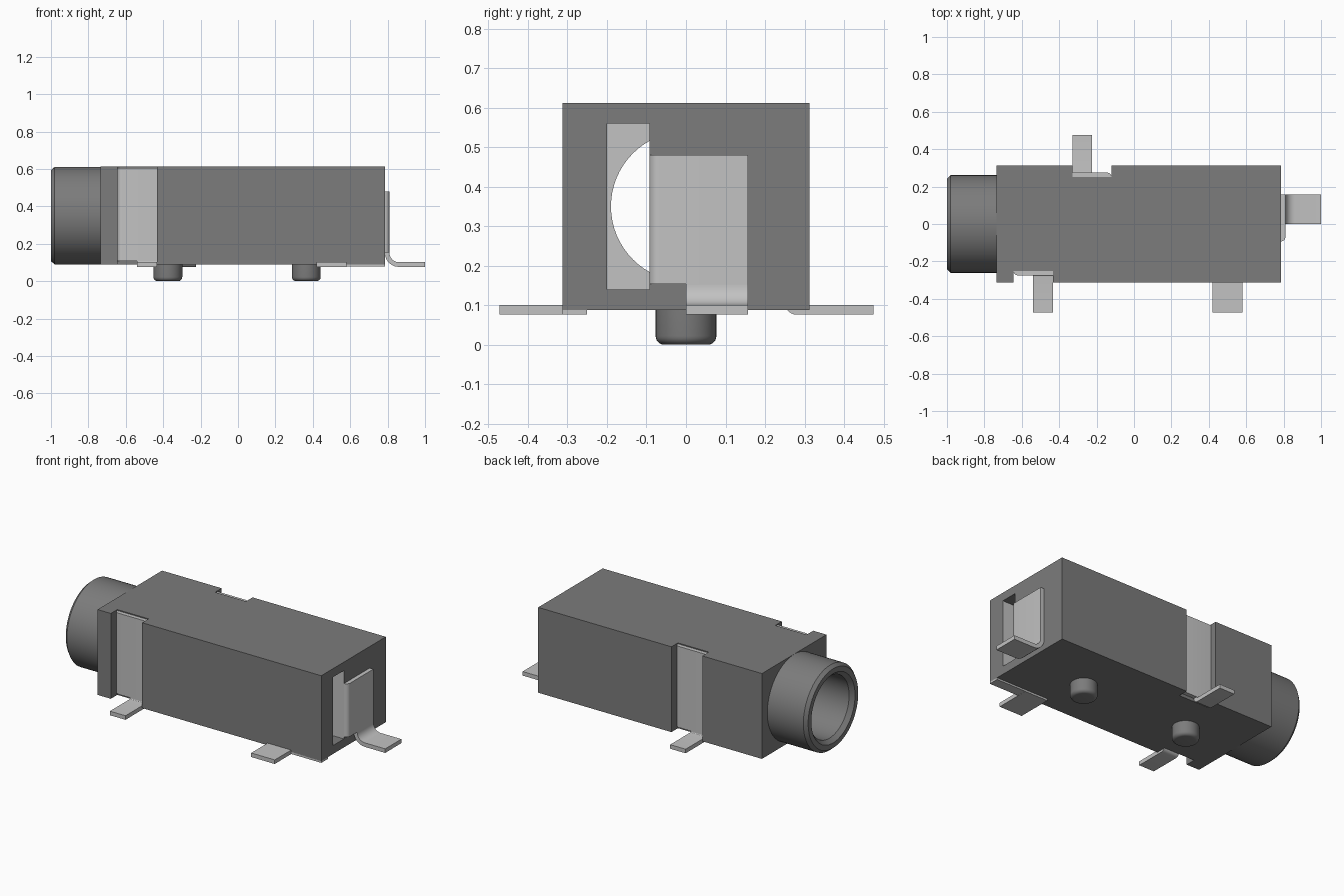
import bpy, bmesh, math
from mathutils import Vector

if "Cube" in bpy.data.objects:
    bpy.data.objects.remove(bpy.data.objects["Cube"])


def material(name, v):
    m = bpy.data.materials.new(name)
    m.diffuse_color = (v, v, v, 1)
    m.use_nodes = True
    m.node_tree.nodes["Principled BSDF"].inputs["Base Color"].default_value = m.diffuse_color
    return m


DARK = material("dark grey plastic", 0.2)
LIGHT = material("light grey metal", 0.54)


def finish(name, bm, mats, smooth=True):
    bmesh.ops.recalc_face_normals(bm, faces=bm.faces)
    me = bpy.data.meshes.new(name)
    bm.to_mesh(me)
    bm.free()
    ob = bpy.data.objects.new(name, me)
    bpy.context.collection.objects.link(ob)
    for m in mats:
        me.materials.append(m)
    if smooth:
        bpy.ops.object.select_all(action='DESELECT')
        ob.select_set(True)
        bpy.context.view_layer.objects.active = ob
        bpy.ops.object.shade_smooth_by_angle(angle=math.radians(30))
    return ob


def prism(bm, pts, extrude):
    """Extrude a closed 3D polygon along a vector."""
    f = bm.faces.new([bm.verts.new(p) for p in pts])
    r = bmesh.ops.extrude_face_region(bm, geom=[f])
    vs = [g for g in r["geom"] if isinstance(g, bmesh.types.BMVert)]
    bmesh.ops.translate(bm, verts=vs, vec=extrude)


def box(bm, x, y, z):
    prism(bm, [(x[0], y[0], z[0]), (x[1], y[0], z[0]), (x[1], y[1], z[0]), (x[0], y[1], z[0])],
          Vector((0, 0, z[1] - z[0])))


def box_object(name, x, y, z, mat):
    bm = bmesh.new()
    box(bm, x, y, z)
    return finish(name, bm, [mat], False)


def lathe(name, profile, origin, axis, mat, n=64):
    """Spin a closed (along axis, radius) profile; points on the axis are merged."""
    bm = bmesh.new()
    pts = [Vector((a, 0, r)) if axis == 'X' else Vector((r, 0, a)) for a, r in profile]
    vs = [bm.verts.new(p) for p in pts]
    es = [bm.edges.new((vs[i], vs[(i + 1) % len(vs)])) for i in range(len(vs))]
    ax = (1, 0, 0) if axis == 'X' else (0, 0, 1)
    bmesh.ops.spin(bm, geom=vs + es, cent=(0, 0, 0), axis=ax, angle=math.tau, steps=n)
    bmesh.ops.remove_doubles(bm, verts=bm.verts, dist=1e-5)
    bmesh.ops.translate(bm, verts=bm.verts, vec=origin)
    return finish(name, bm, [mat])


def arc(cx, cy, r, a0, a1, n=6):
    return [(cx + r * math.cos(math.radians(a0 + (a1 - a0) * i / n)),
             cy + r * math.sin(math.radians(a0 + (a1 - a0) * i / n))) for i in range(n + 1)]


# Body with side notches, rear window and bore
body = box_object("body", (-0.735, 0.785), (-0.313, 0.313), (0.088, 0.612), DARK)
cutters = [
    box_object("front_notch", (-0.645, -0.432), (-0.4, -0.25), (0, 0.7), DARK),
    box_object("back_notch", (-0.33, -0.12), (0.25, 0.4), (0, 0.7), DARK),
    box_object("rear_window", (0.64, 0.9), (-0.2, -0.093), (0.14, 0.56), DARK),
    lathe("bore", [(-0.9, 0), (-0.9, 0.19), (0.7, 0.19), (0.7, 0)], (0, 0, 0.35), 'X', DARK),
]
for c in cutters:
    mod = body.modifiers.new(c.name, 'BOOLEAN')
    mod.operation = 'DIFFERENCE'
    mod.solver = 'EXACT'
    mod.object = c
bpy.context.view_layer.objects.active = body
for c in cutters:
    bpy.ops.object.modifier_apply(modifier=c.name)
    bpy.data.objects.remove(c)
body.data.materials.clear()
body.data.materials.append(DARK)
body.data.materials.append(LIGHT)
for p in body.data.polygons:
    c = p.center
    flat = abs(p.normal.x) > 0.99 or abs(p.normal.y) > 0.99
    # Metal lining on the upright faces inside the rear window
    p.material_index = int(flat and 0.63 < c.x < 0.78 and -0.201 < c.y < -0.09)
bpy.ops.object.select_all(action='DESELECT')
body.select_set(True)
bpy.ops.object.shade_smooth_by_angle(angle=math.radians(30))

# Round plug barrel with chamfered rims
lathe("barrel", [(-0.735, 0.19), (-0.975, 0.19), (-1, 0.212), (-1, 0.243),
                 (-0.98, 0.261), (-0.735, 0.261)], (0, 0, 0.35), 'X', DARK)

# Locating pegs
for i, x in enumerate((-0.375, 0.365)):
    lathe("locating_peg_%d" % (i + 1),
          [(0.095, 0), (0.095, 0.077)] + [(z, r) for r, z in arc(0.055, 0.022, 0.022, 0, -90)]
          + [(0, 0)], (x, 0, 0), 'Z', DARK, 40)


def terminal(name, out, u0, u_end, w, foot, z, radius):
    """Upright plate with one rounded edge and a foot bent outward."""
    t = 0.025
    out = Vector(out)
    side = Vector((abs(out.y), abs(out.x), 0))
    P = lambda u, s, h: out * u + side * s + Vector((0, 0, h))
    bm = bmesh.new()
    # upright plate, edge away from the foot is rounded
    if foot[0] - w[0] > w[1] - foot[1]:
        plan = [(u0, w[0]), (u0, w[1]), (u0 + t, w[1])] + arc(u0, w[0] + t, t, 0, -90)[:-1]
    else:
        plan = [(u0, w[1]), (u0, w[0]), (u0 + t, w[0])] + arc(u0, w[1] - t, t, 0, 90)[:-1]
    prism(bm, [P(u, s, z[0]) for u, s in plan], Vector((0, 0, z[1] - z[0])))
    # bent foot
    b, R = 0.076, radius + t
    prof = ([(u0, z[0])] + arc(u0 + R, b + R, R, 180, 270) + [(u_end, b), (u_end, b + t)]
            + arc(u0 + R, b + R, radius, 270, 180) + [(u0 + t, z[0])])
    prism(bm, [P(u, foot[0], h) for u, h in prof], side * (foot[1] - foot[0]))
    return finish(name, bm, [LIGHT])


terminal("rear_terminal", (1, 0, 0), 0.785, 1.0, (-0.093, 0.157), (0, 0.157), (0.153, 0.48), 0.05)
terminal("front_terminal", (0, -1, 0), 0.25, 0.472, (-0.645, -0.432), (-0.54, -0.434), (0.108, 0.606), 0.005)
terminal("back_terminal", (0, 1, 0), 0.25, 0.475, (-0.33, -0.12), (-0.33, -0.225), (0.108, 0.606), 0.005)

# Flat third foot with its strip under the body edge
box_object("side_foot", (0.42, 0.58), (-0.472, -0.25), (0.076, 0.101), LIGHT)
box_object("side_foot_strip", (0.58, 0.785), (-0.313, -0.25), (0.077, 0.09), LIGHT)
